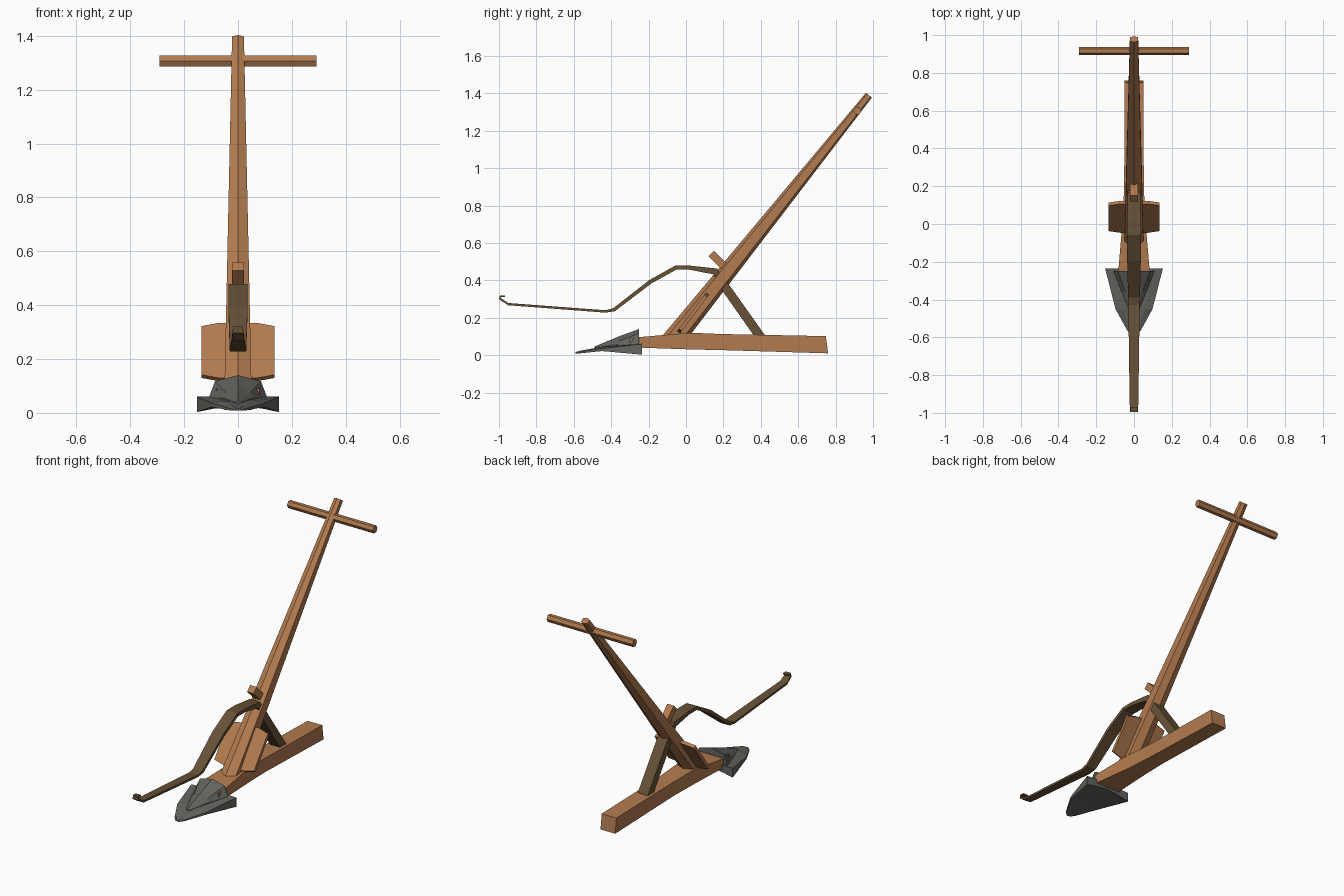
import bpy, bmesh, math
from mathutils import Vector

if "Cube" in bpy.data.objects:
    bpy.data.objects.remove(bpy.data.objects["Cube"])


def material(name, rgb):
    m = bpy.data.materials.new(name)
    m.diffuse_color = (*rgb, 1)
    m.use_nodes = True
    m.node_tree.nodes["Principled BSDF"].inputs["Base Color"].default_value = m.diffuse_color
    return m


WOOD = material("warm wood", (0.45, 0.20, 0.08))
DARK = material("dark wood", (0.135, 0.083, 0.038))
IRON = material("grey iron", (0.125, 0.125, 0.115))


def loft(name, rings, mat):
    """Skin a list of equal-length point rings and cap both ends."""
    bm = bmesh.new()
    vs = [[bm.verts.new(p) for p in r] for r in rings]
    n = len(rings[0])
    for a, b in zip(vs, vs[1:]):
        for i in range(n):
            j = (i + 1) % n
            bm.faces.new((a[i], a[j], b[j], b[i]))
    bm.faces.new(vs[0])
    bm.faces.new(vs[-1])
    bmesh.ops.recalc_face_normals(bm, faces=bm.faces)
    me = bpy.data.meshes.new(name)
    bm.to_mesh(me)
    bm.free()
    me.materials.append(mat)
    ob = bpy.data.objects.new(name, me)
    bpy.context.collection.objects.link(ob)
    return ob


def mirrored(half):
    """Close a right-hand half section (first and last on x = 0 allowed)."""
    return half + [(-x, y, z) for x, y, z in reversed(half) if x > 1e-6]


def strip(name, path, mat):
    """Rectangular bar along (y, z, half width, thickness) stations."""
    rings = []
    for i, (y, z, w, t) in enumerate(path):
        p, q = path[max(i - 1, 0)], path[min(i + 1, len(path) - 1)]
        d = Vector((q[0] - p[0], q[1] - p[1])).normalized()
        ny, nz = -d.y * t / 2, d.x * t / 2
        rings.append([(w, y + ny, z + nz), (w, y - ny, z - nz),
                      (-w, y - ny, z - nz), (-w, y + ny, z + nz)])
    return loft(name, rings, mat)


# sole beam lying on the ground
sole = [(-0.30, 0.045, 0.09, 0.08), (-0.235, 0.04, 0.098, 0.082), (0.02, 0.031, 0.12, 0.06),
        (0.20, 0.027, 0.113, 0.052), (0.76, 0.01, 0.102, 0.05)]
loft("sole_beam", [[(w, y, b), (w, y - (0.012 if y > 0.7 else 0), t),
                    (-w, y - (0.012 if y > 0.7 else 0), t), (-w, y, b)]
                   for y, b, t, w in sole], WOOD)

# long tapered pole with a ridge down the front and back
rings = []
for f, b, w in (((-0.125, 0.105), (0.02, 0.105), 0.05),
                ((0.962, 1.403), (0.994, 1.378), 0.022)):
    f, b = Vector(f), Vector(b)
    pts = [(0, 0), (w, 0.2), (w, 0.82), (0, 1)]
    rings.append(mirrored([(x, *f.lerp(b, k)) for x, k in pts]))
loft("handle_pole", rings, WOOD)

# crossbar at the top of the pole
loft("crossbar", [[(x, 0.916 + 0.022 * math.cos(i * math.pi / 3),
                    1.307 + 0.024 * math.sin(i * math.pi / 3)) for i in range(6)]
                  for x in (-0.292, 0.292)], WOOD)

# foot plate crossing the pole, with arched upper and lower edges
along, out = Vector((0.60, 0.80)), Vector((-0.80, 0.60))
centre = Vector((0.038, 0.226))
rings = []
for x, h in ((-0.135, 0.113), (-0.07, 0.128), (0.07, 0.128), (0.135, 0.113)):
    rings.append([(x, *(centre + along * h * s + out * 0.010 * k))
                  for s, k in ((1, 1), (1, -1), (-1, -1), (-1, 1))])
loft("foot_plate", rings, WOOD)

# curved draw bar: brace from the sole, through the pole, to the hooked tip
strip("draw_bar", [
    (0.40, 0.095, 0.034, 0.050), (0.22, 0.35, 0.034, 0.048),
    (0.155, 0.448, 0.035, 0.036), (0.02, 0.468, 0.036, 0.022),
    (-0.055, 0.468, 0.036, 0.022), (-0.19, 0.393, 0.036, 0.021),
    (-0.385, 0.243, 0.031, 0.018), (-0.43, 0.234, 0.030, 0.013),
    (-0.95, 0.273, 0.023, 0.012), (-0.992, 0.300, 0.020, 0.011),
    (-0.993, 0.316, 0.018, 0.010), (-0.968, 0.316, 0.018, 0.008)], DARK)

# locking peg through the pole above the draw bar
strip("locking_peg", [(0.135, 0.543, 0.022, 0.042), (0.25, 0.43, 0.022, 0.042)], WOOD)

# winged plough share: (y, half width, centre top, edge top, edge bottom, centre bottom)
share = [(-0.59, 0.012, 0.014, 0.012, 0.008, 0.008),
         (-0.565, 0.035, 0.022, 0.018, 0.010, 0.010),
         (-0.45, 0.098, 0.045, 0.036, 0.022, 0.022),
         (-0.235, 0.153, 0.055, 0.060, 0.003, 0.028)]
loft("plough_share", [mirrored([(0, y, ct), (w * 0.6, y, (ct + et) / 2 + 0.004),
                                (w, y, et), (w, y, eb), (w * 0.6, y, (eb + cb) / 2), (0, y, cb)])
                      for y, w, ct, et, eb, cb in share], IRON)

# faceted socket holding the share to the sole
socket = [(-0.49, 0.012, 0.009, 0.035, 0.042, 0.046),
          (-0.36, 0.065, 0.045, 0.035, 0.074, 0.100),
          (-0.25, 0.108, 0.085, 0.035, 0.118, 0.140)]
loft("share_socket", [mirrored([(0, y, top), (wt, y, sh), (wb, y, 0.058 if y > -0.4 else 0.04),
                                (wb, y, b), (0, y, b)])
                      for y, wb, wt, b, sh, top in socket], IRON)
